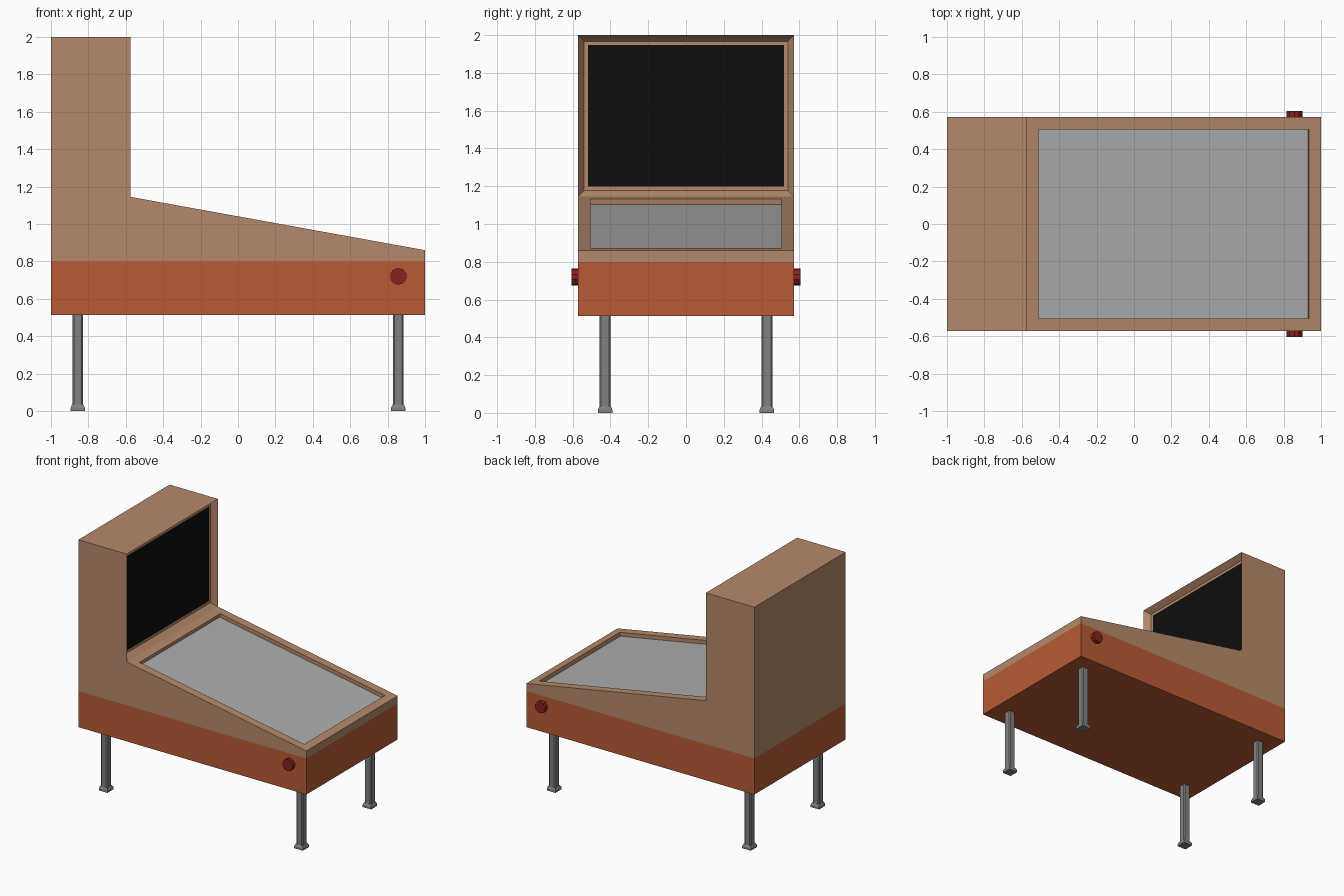
import bpy, bmesh, math
from mathutils import Matrix, Vector

if "Cube" in bpy.data.objects:
    bpy.data.objects.remove(bpy.data.objects["Cube"])

HALF_W = 0.572
SEAM = 0.80


def material(name, rgb):
    m = bpy.data.materials.new(name)
    m.diffuse_color = (*rgb, 1)
    m.use_nodes = True
    m.node_tree.nodes["Principled BSDF"].inputs["Base Color"].default_value = m.diffuse_color
    return m


TAN = material("tan", (0.46, 0.25, 0.145))
ORANGE = material("orange", (0.48, 0.105, 0.035))
BLACK = material("black", (0.004, 0.004, 0.004))
RED = material("red", (0.25, 0.015, 0.015))
PALE = material("pale_grey", (0.42, 0.42, 0.42))
STEEL = material("steel", (0.22, 0.22, 0.22))


def finish(bm, name, mat):
    me = bpy.data.meshes.new(name)
    bm.to_mesh(me)
    bm.free()
    ob = bpy.data.objects.new(name, me)
    bpy.context.collection.objects.link(ob)
    me.materials.append(mat)
    return ob


def prism(profile):
    """Extrude an x/z profile across the cabinet width, open at the seam."""
    bm = bmesh.new()
    face = bm.faces.new([bm.verts.new((x, -HALF_W, z)) for x, z in profile])
    ext = bmesh.ops.extrude_face_region(bm, geom=[face], use_keep_orig=True)
    moved = [g for g in ext["geom"] if isinstance(g, bmesh.types.BMVert)]
    bmesh.ops.translate(bm, verts=moved, vec=(0, 2 * HALF_W, 0))
    bmesh.ops.recalc_face_normals(bm, faces=bm.faces[:])
    seam = [f for f in bm.faces if all(abs(v.co.z - SEAM) < 1e-4 for v in f.verts)]
    bmesh.ops.delete(bm, geom=seam, context='FACES_ONLY')
    return bm


def face_near(bm, point):
    p = Vector(point)
    return min(bm.faces, key=lambda f: (f.calc_center_median() - p).length)


def sink(bm, face, steps, name, mat):
    """Inset a face in (thickness, depth) steps and make its floor a separate panel."""
    for thickness, depth in steps:
        bmesh.ops.inset_individual(bm, faces=[face], thickness=thickness,
                                   depth=depth, use_even_offset=True)
    panel = bmesh.new()
    panel.faces.new([panel.verts.new(v.co) for v in face.verts])
    bmesh.ops.delete(bm, geom=[face], context='FACES_ONLY')
    finish(panel, name, mat)


# Lower cabinet
finish(prism([(-1, 0.514), (1, 0.514), (1, SEAM), (-1, SEAM)]), "lower_cabinet", ORANGE)

# Upper cabinet with backbox, framed screen and sunken playfield
upper = prism([(-1, SEAM), (1, SEAM), (1, 0.86), (-0.575, 1.145), (-0.575, 2), (-1, 2)])
screen_face = face_near(upper, (-0.575, 0, 1.57))
field_face = face_near(upper, (0.21, 0, 1.0))
sink(upper, screen_face, [(0.033, -0.045), (0.02, 0)], "screen", BLACK)
sink(upper, field_face, [(0.066, 0), (0.0001, -0.03)], "playfield", PALE)
finish(upper, "upper_cabinet", TAN)


def box(bm, size, centre):
    mat = Matrix.Translation(centre) @ Matrix.Diagonal((*size, 1))
    return bmesh.ops.create_cube(bm, size=1, matrix=mat)["verts"]


# Legs with chamfered posts and tapered feet
for xn, sx in (("back", -1), ("front", 1)):
    for yn, sy in (("left", -1), ("right", 1)):
        bm = bmesh.new()
        box(bm, (0.058, 0.058, 0.49), (0, 0, 0.27))
        upright = [e for e in bm.edges
                   if abs(e.verts[0].co.z - e.verts[1].co.z) > 0.1]
        bmesh.ops.bevel(bm, geom=upright, offset=0.008, segments=1, affect='EDGES')
        box(bm, (0.076, 0.076, 0.018), (0, 0, 0.009))
        taper = Matrix.Translation((0, 0, 0.0265)) @ Matrix.Rotation(math.pi / 4, 4, 'Z')
        bmesh.ops.create_cone(bm, cap_ends=True, segments=4, radius1=0.038 * math.sqrt(2),
                              radius2=0.03 * math.sqrt(2), depth=0.017, matrix=taper)
        leg = finish(bm, f"{xn}_{yn}_leg", STEEL)
        leg.location = (0.857 * sx, 0.428 * sy, 0)

# Side buttons
for name, sy in (("left_button", -1), ("right_button", 1)):
    bm = bmesh.new()
    turn = Matrix.Rotation(math.pi / 2, 4, 'X')
    bmesh.ops.create_cone(bm, cap_ends=True, segments=10, radius1=0.045, radius2=0.045,
                          depth=0.05, matrix=turn)
    button = finish(bm, name, RED)
    button.location = (0.857, 0.58 * sy, 0.72)
